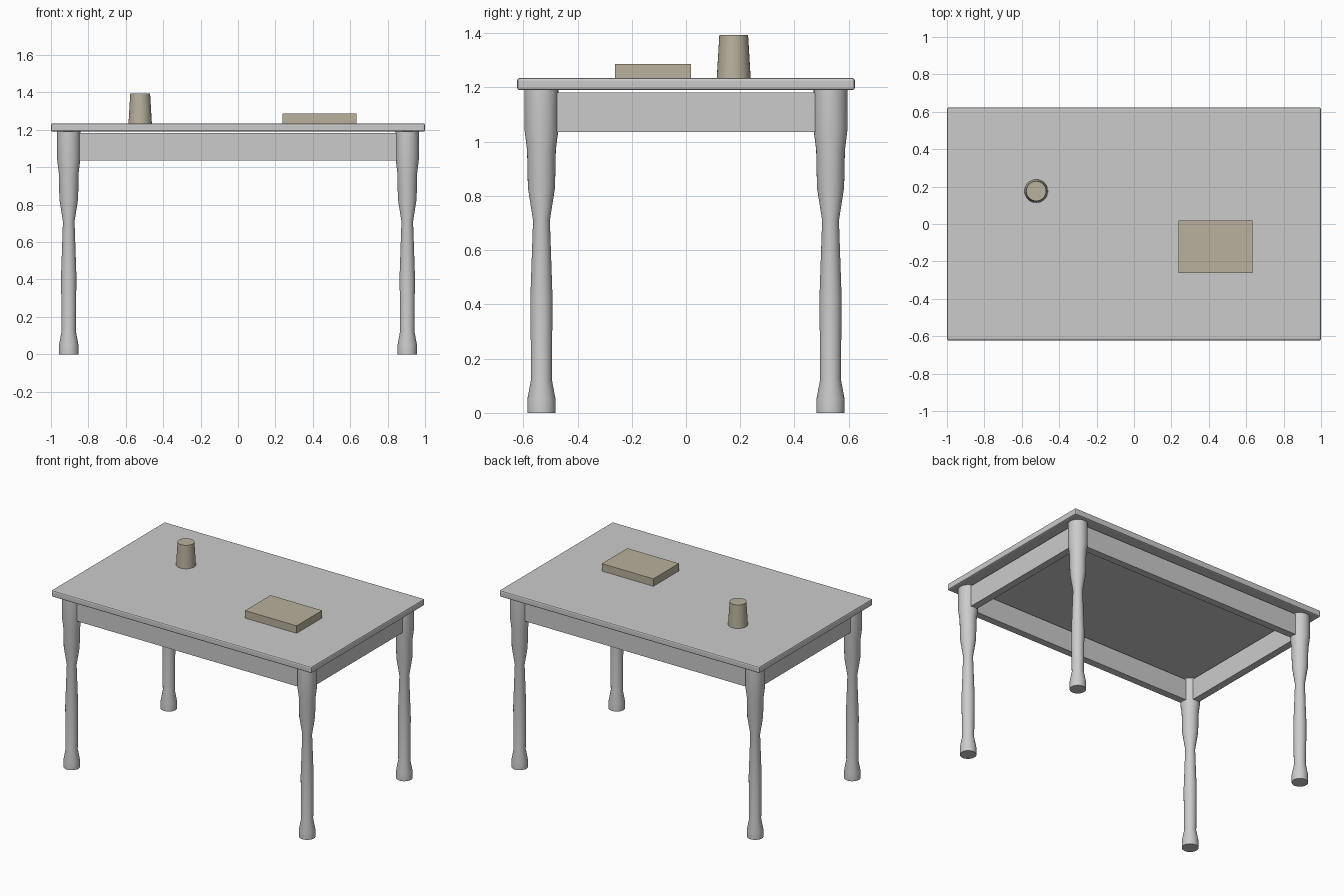
import bpy, bmesh, math
from mathutils import Matrix

cube = bpy.data.objects.get("Cube")
if cube:
    bpy.data.objects.remove(cube, do_unlink=True)


def material(name, rgb):
    m = bpy.data.materials.new(name)
    m.use_nodes = True
    m.diffuse_color = (*rgb, 1)
    m.node_tree.nodes["Principled BSDF"].inputs["Base Color"].default_value = (*rgb, 1)
    return m


grey = material("pale_grey", (0.6, 0.6, 0.6))
tan = material("warm_tan", (0.49, 0.44, 0.34))


def finish(name, bm, mat, smooth=False):
    mesh = bpy.data.meshes.new(name)
    bmesh.ops.recalc_face_normals(bm, faces=bm.faces)
    bm.to_mesh(mesh)
    bm.free()
    mesh.materials.append(mat)
    ob = bpy.data.objects.new(name, mesh)
    bpy.context.collection.objects.link(ob)
    if smooth:
        bpy.ops.object.select_all(action='DESELECT')
        ob.select_set(True)
        bpy.context.view_layer.objects.active = ob
        bpy.ops.object.shade_smooth_by_angle(angle=math.radians(35))
    return ob


def box(name, center, size, mat, bevel=0):
    bm = bmesh.new()
    bmesh.ops.create_cube(bm, size=1, matrix=Matrix.Translation(center) @ Matrix.Diagonal((*size, 1)))
    ob = finish(name, bm, mat)
    if bevel:
        mod = ob.modifiers.new("rounded_edge", 'BEVEL')
        mod.width = bevel
        mod.segments = 2
    return ob


def turned(name, x, y, profile, mat, sides=32):
    """Solid of revolution from (radius, height) pairs, capped at both ends."""
    bm = bmesh.new()
    rings = [[bm.verts.new((x + r * math.cos(math.tau * i / sides),
                            y + r * math.sin(math.tau * i / sides), z))
              for i in range(sides)] for r, z in profile]
    for low, high in zip(rings, rings[1:]):
        for i in range(sides):
            j = (i + 1) % sides
            bm.faces.new((low[i], low[j], high[j], high[i]))
    bm.faces.new(rings[0])
    bm.faces.new(rings[-1])
    return finish(name, bm, mat, smooth=True)


# Table top
box("table_top", (0, 0, 1.2125), (2, 1.245, 0.045), grey, bevel=0.009)

# Turned legs
LEG_X, LEG_Y = 0.905, 0.533
leg_profile = [(0.052, 0), (0.052, 0.05), (0.038, 0.125), (0.041, 0.42), (0.031, 0.71),
               (0.050, 0.83), (0.053, 0.97), (0.062, 1.04), (0.062, 1.19)]
for sx, side in ((1, "left"), (-1, "right")):
    for sy, end in ((-1, "front"), (1, "back")):
        turned(f"{end}_{side}_leg", sx * LEG_X, sy * LEG_Y, leg_profile, grey)

# Apron boards between the legs
for s, long_name, short_name in ((-1, "front", "right"), (1, "back", "left")):
    box(long_name + "_apron", (0, s * LEG_Y, 1.109), (2 * LEG_X - 0.06, 0.05, 0.146), grey)
    box(short_name + "_apron", (s * LEG_X, 0, 1.109), (0.05, 2 * LEG_Y - 0.06, 0.146), grey)

# Objects on the table
turned("cup", -0.523, 0.176, [(0.0625, 1.235), (0.053, 1.394)], tan)
box("book", (0.436, -0.122, 1.261), (0.396, 0.28, 0.052), tan)
